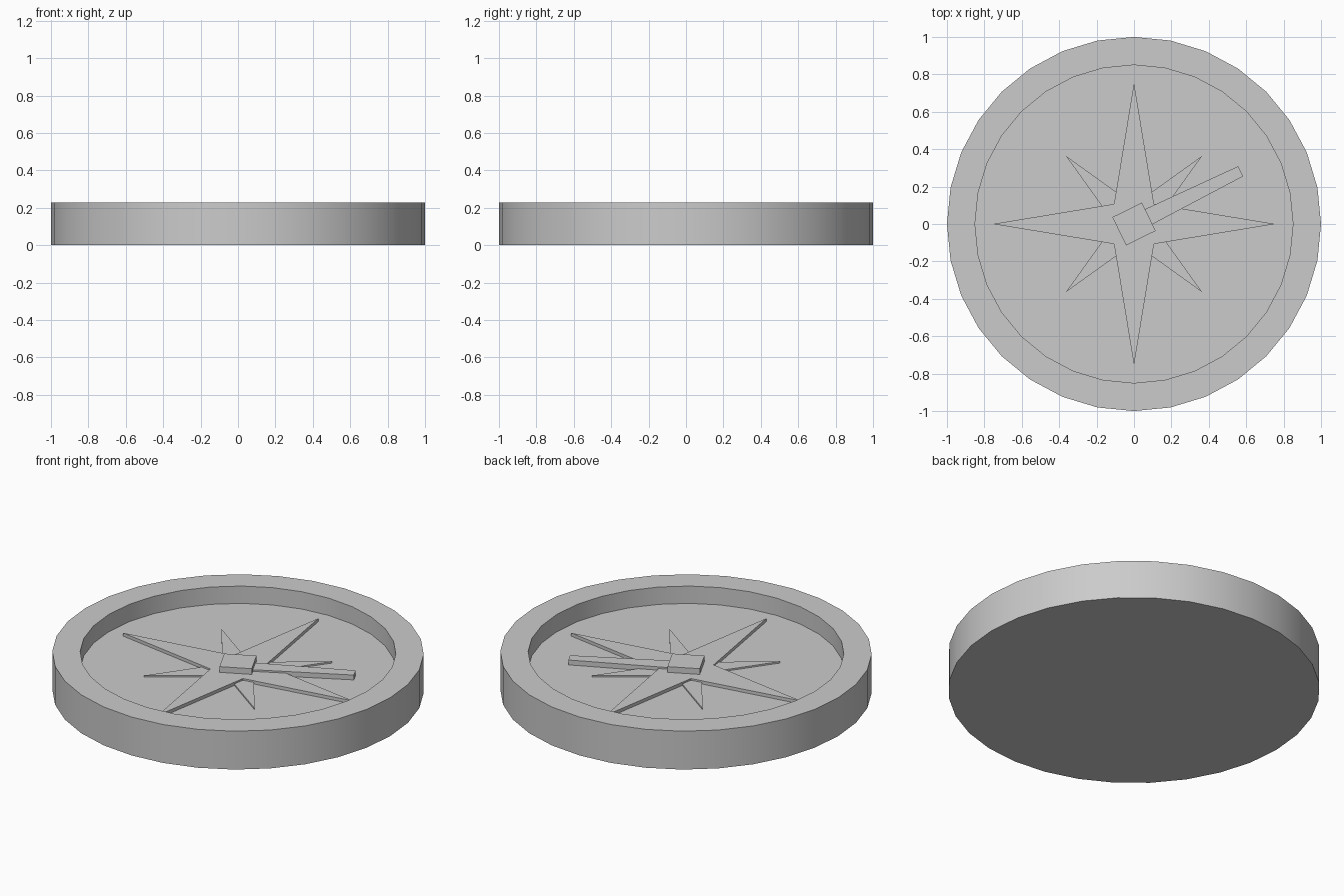
import bpy, bmesh, math

if "Cube" in bpy.data.objects:
    bpy.data.objects.remove(bpy.data.objects["Cube"])

FLOOR, RIM = 0.125, 0.228


def finish(name, bm):
    bmesh.ops.recalc_face_normals(bm, faces=bm.faces)
    mesh = bpy.data.meshes.new(name)
    bm.to_mesh(mesh)
    bm.free()
    ob = bpy.data.objects.new(name, mesh)
    bpy.context.collection.objects.link(ob)
    return ob


def prism(name, outline, z0, z1):
    """Extrude a flat outline from z0 to z1."""
    bm = bmesh.new()
    face = bm.faces.new([bm.verts.new((x, y, z0)) for x, y in outline])
    ext = bmesh.ops.extrude_face_region(bm, geom=[face])
    top = [v for v in ext["geom"] if isinstance(v, bmesh.types.BMVert)]
    bmesh.ops.translate(bm, verts=top, vec=(0, 0, z1 - z0))
    return finish(name, bm)


def star(radius, turn):
    """Four-pointed star outline, valleys at a fifth of the radius."""
    pts = []
    for i in range(8):
        r = radius if i % 2 == 0 else radius * 0.2
        a = turn + i * math.pi / 4
        pts.append((r * math.cos(a), r * math.sin(a)))
    return pts


# Round dish: 32-sided disc with a raised rim
bm = bmesh.new()
rings = []
for r, z in [(1, 0), (1, RIM), (0.85, RIM), (0.85, FLOOR)]:
    rings.append([bm.verts.new((r * math.cos(i * math.tau / 32),
                                r * math.sin(i * math.tau / 32), z)) for i in range(32)])
for a, b in zip(rings, rings[1:]):
    for i in range(32):
        j = (i + 1) % 32
        bm.faces.new((a[i], a[j], b[j], b[i]))
bm.faces.new(rings[0])
bm.faces.new(rings[-1])
dish = finish("dish", bm)
bpy.context.view_layer.objects.active = dish
dish.select_set(True)
bpy.ops.object.shade_smooth_by_angle(angle=math.radians(30))

# Compass rose: short diagonal star under a taller main star
prism("diagonal_star", star(0.515, math.pi / 4), FLOOR - 0.01, 0.134)
prism("main_star", star(0.755, 0), FLOOR - 0.01, 0.144)

# Needle: square hub with a tapered arm to one side
angle = math.radians(26.3)
hub = prism("needle_hub", [(-0.088, -0.084), (0.088, -0.084), (0.088, 0.084), (-0.088, 0.084)],
            FLOOR, 0.178)
arm = prism("needle_arm", [(0.05, -0.046), (0.636, -0.03), (0.636, 0.03), (0.05, 0.046)],
            FLOOR, 0.154)
for ob in (hub, arm):
    ob.rotation_euler.z = angle
